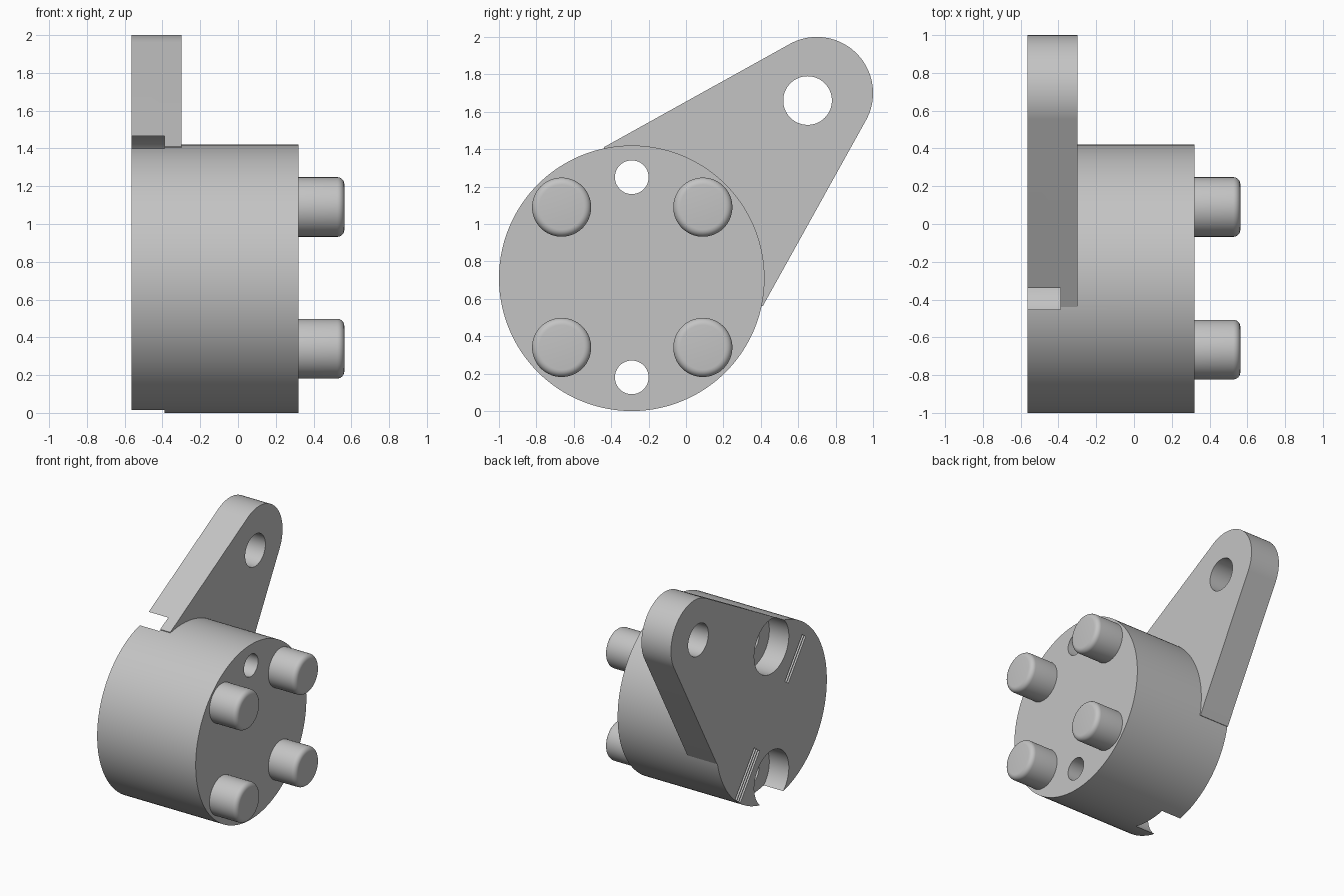
import bpy, bmesh
from math import radians, sin, cos, pi
from mathutils import Matrix, Vector

cube = bpy.data.objects.get("Cube")
if cube:
    bpy.data.objects.remove(cube, do_unlink=True)

grey = bpy.data.materials.new("plain grey")
grey.use_nodes = True
colour = (0.55, 0.55, 0.55, 1)
grey.diffuse_color = colour
grey.node_tree.nodes["Principled BSDF"].inputs["Base Color"].default_value = colour

BACK, FACE, TIP = -0.565, 0.32, 0.563
CY, CZ, R = -0.29, 0.71, 0.71


def circle(y, z, r, n=96, start=0.0, sweep=2 * pi):
    """Points of a circle or arc in the y-z plane."""
    return [(y + r * cos(start + sweep * i / n), z + r * sin(start + sweep * i / n))
            for i in range(n)]


def prism(name, outline, x0, x1):
    """Extrude a y-z outline along x."""
    bm = bmesh.new()
    base = bm.faces.new([bm.verts.new((x0, y, z)) for y, z in outline])
    top = bmesh.ops.extrude_face_region(bm, geom=[base])["geom"]
    bmesh.ops.translate(bm, vec=(x1 - x0, 0, 0),
                        verts=[v for v in top if isinstance(v, bmesh.types.BMVert)])
    bmesh.ops.recalc_face_normals(bm, faces=bm.faces)
    mesh = bpy.data.meshes.new(name)
    bm.to_mesh(mesh)
    bm.free()
    mesh.materials.append(grey)
    obj = bpy.data.objects.new(name, mesh)
    bpy.context.collection.objects.link(obj)
    return obj


def activate(obj):
    bpy.ops.object.select_all(action='DESELECT')
    obj.select_set(True)
    bpy.context.view_layer.objects.active = obj


def combine(target, other, operation):
    """Apply a boolean and discard the helper."""
    activate(target)
    mod = target.modifiers.new("boolean", 'BOOLEAN')
    mod.operation, mod.object, mod.solver = operation, other, 'EXACT'
    other.hide_render = True
    bpy.ops.object.modifier_apply(modifier=mod.name)
    bpy.data.objects.remove(other, do_unlink=True)


def smooth(obj):
    activate(obj)
    bpy.ops.object.shade_smooth_by_angle(angle=radians(30))


# Drum with the tapered lever arm at its back
body = prism("drum_and_arm", circle(CY, CZ, R, 128), BACK, FACE)
arm_outline = [(CY, CZ), (0.41, 0.56)]
arm_outline += circle(0.70, 1.70, 0.30, 48, radians(-29), radians(148))
arm_outline += [(0.70 + 0.30 * cos(radians(119)), 1.70 + 0.30 * sin(radians(119))),
                (-0.44, 1.41)]
combine(body, prism("arm", arm_outline, BACK, -0.30), 'UNION')

# Arm eye, bolt holes and their counterbores
combine(body, prism("eye_cutter", circle(0.65, 1.66, 0.13), -1, 0), 'DIFFERENCE')
for z in (0.18, 1.25):
    combine(body, prism("bolt_cutter", circle(CY, z, 0.09, 64), -1, 1), 'DIFFERENCE')
    combine(body, prism("bore_cutter", circle(CY, z, 0.222), -1, -0.39), 'DIFFERENCE')

# Narrow slanted grooves in the back face
along = Vector((cos(radians(-53)), sin(radians(-53))))
across = Vector((-along.y, along.x))
for y, z, length, count in ((-0.595, 1.03, 0.37, 2), (0.02, 0.32, 0.41, 3)):
    for i in range(count):
        mid = Vector((y, z)) + across * (i - (count - 1) / 2) * 0.03
        a, b = along * length / 2, across * 0.012
        outline = [mid - a - b, mid + a - b, mid + a + b, mid - a + b]
        combine(body, prism("groove_cutter", outline, -0.7, BACK + 0.04), 'DIFFERENCE')
smooth(body)

# Four round pins with softened ends
for side, y in (("front", CY - 0.375), ("back", CY + 0.38)):
    for level, z in (("lower", 0.34), ("upper", 1.09)):
        pin = prism(f"{level}_{side}_pin", circle(y, z, 0.158, 64), FACE - 0.02, TIP)
        bm = bmesh.new()
        bm.from_mesh(pin.data)
        rim = [e for e in bm.edges if all(v.co.x > TIP - 0.001 for v in e.verts)]
        bmesh.ops.bevel(bm, geom=rim, offset=0.038, segments=6, profile=0.5,
                        affect='EDGES')
        bm.to_mesh(pin.data)
        bm.free()
        smooth(pin)
